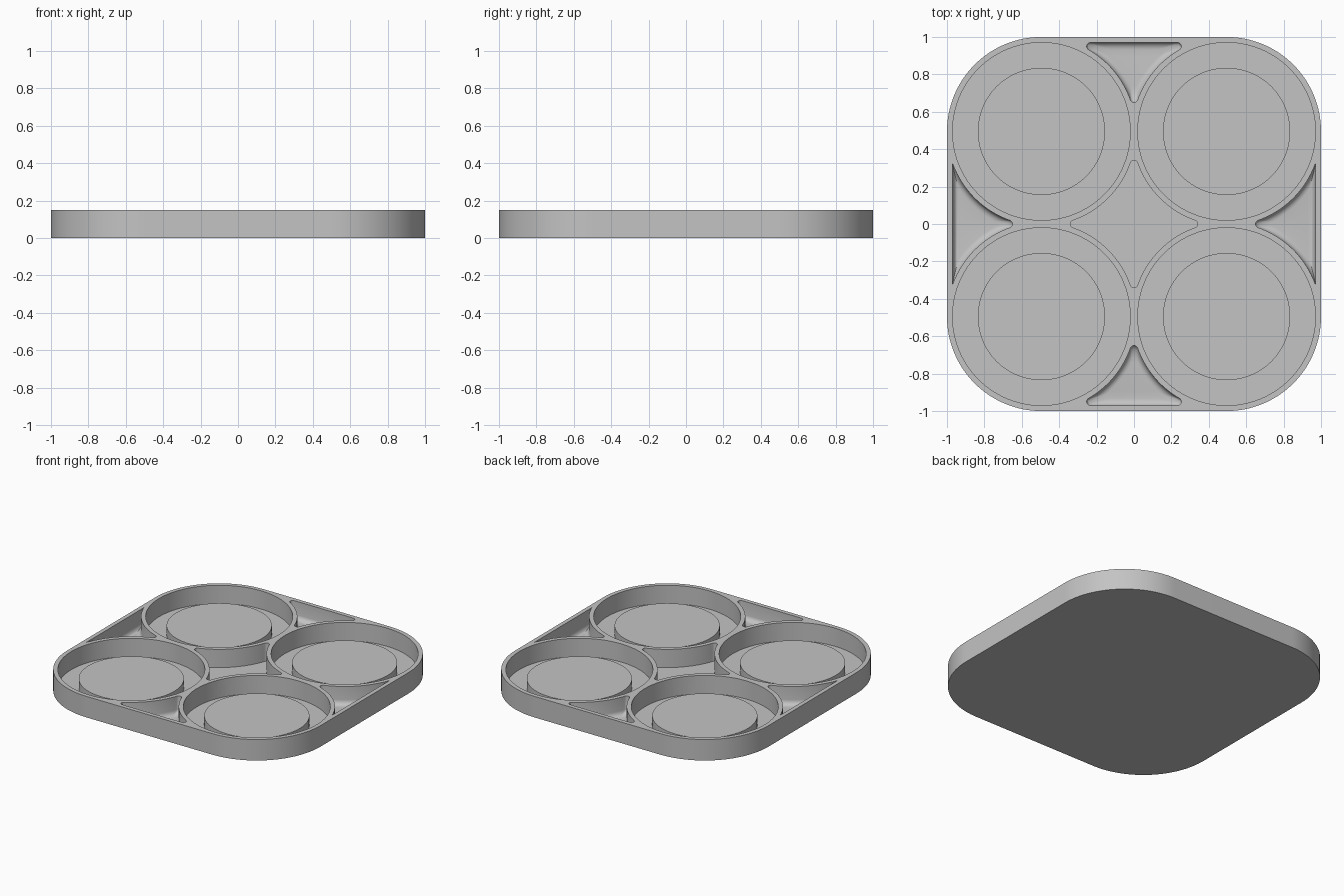
import bpy, bmesh, math
from math import pi, sin, cos, sqrt, atan2, asin

if "Cube" in bpy.data.objects:
    bpy.data.objects.remove(bpy.data.objects["Cube"], do_unlink=True)

HEIGHT, FLOOR = 0.15, 0.02
C = 0.495            # offset of each well centre
WELL_R = 0.475
WALL_R = 0.505       # outside of the wall round each well
WALL = 0.97          # inside of the straight outer walls
TIP = 0.02           # rounding of pocket corners
TOP = HEIGHT + 0.05  # cutters reach above the rim

grey = bpy.data.materials.new("mid_grey")
grey.use_nodes = True
colour = (0.55, 0.55, 0.55, 1)
grey.diffuse_color = colour
grey.node_tree.nodes["Principled BSDF"].inputs["Base Color"].default_value = colour


def arc(cx, cy, r, a, b, n):
    return [(cx + r * cos(a + (b - a) * i / n), cy + r * sin(a + (b - a) * i / n))
            for i in range(n + 1)]


def turn(points, k):
    """Rotate points by k quarter turns."""
    for _ in range(k):
        points = [(-y, x) for x, y in points]
    return points


def loft(name, layers):
    """Solid through (z, outline) layers with equal point counts."""
    bm = bmesh.new()
    rings = [[bm.verts.new((x, y, z)) for x, y in pts] for z, pts in layers]
    for low, high in zip(rings, rings[1:]):
        for i in range(len(low)):
            j = (i + 1) % len(low)
            bm.faces.new((low[i], low[j], high[j], high[i]))
    bm.faces.new(rings[0][::-1])
    bm.faces.new(rings[-1])
    bmesh.ops.recalc_face_normals(bm, faces=bm.faces)
    mesh = bpy.data.meshes.new(name)
    bm.to_mesh(mesh)
    bm.free()
    obj = bpy.data.objects.new(name, mesh)
    mesh.materials.append(grey)
    bpy.context.collection.objects.link(obj)
    return obj


def circle(x, y, r, n=96):
    return arc(x, y, r, 0, 2 * pi, n)[:-1]


def centre_outline():
    """Four-pointed star left between the well walls."""
    drop = sqrt((WALL_R + TIP) ** 2 - C ** 2)
    a = atan2(drop, C)
    quarter = arc(0, C - drop, TIP, a, pi - a, 8)[:-1]
    quarter += arc(-C, C, WALL_R, -a, a - pi / 2, 28)[:-1]
    return [p for k in range(4) for p in turn(quarter, k)]


def side_outline(inset, rounded):
    """Three-cornered pocket beside the +y wall."""
    r, wall = WALL_R + inset, WALL - inset
    rise = sqrt((r + TIP) ** 2 - C ** 2)
    a = atan2(rise, C)
    half = arc(0, C + rise, TIP, -pi / 2, -a, 6)[:-1]
    if rounded:
        dy = wall - TIP - C
        dx = sqrt((r + TIP) ** 2 - dy ** 2)
        b = atan2(dy, -dx)
        half += arc(C, C, r, pi - a, b, 24)[:-1]
        half += arc(C - dx, wall - TIP, TIP, b - pi, pi / 2, 8)
    else:
        half += arc(C, C, r, pi - a, pi - asin((wall - C) / r), 24)
    return half + [(-x, y) for x, y in half[:0:-1]]


def cut(target, cutter):
    mod = target.modifiers.new("cut", "BOOLEAN")
    mod.operation = "DIFFERENCE"
    mod.solver = "EXACT"
    mod.object = cutter
    bpy.ops.object.select_all(action="DESELECT")
    bpy.context.view_layer.objects.active = target
    target.select_set(True)
    bpy.ops.object.modifier_apply(modifier=mod.name)
    bpy.data.objects.remove(cutter, do_unlink=True)


def smooth(obj):
    bpy.ops.object.select_all(action="DESELECT")
    bpy.context.view_layer.objects.active = obj
    obj.select_set(True)
    bpy.ops.object.shade_smooth_by_angle(angle=math.radians(30))


# Tray body with rounded corners
corner = arc(C, C, 1 - C, 0, pi / 2, 32)
outline = [p for k in range(4) for p in turn(corner, k)]
tray = loft("tray_body", [(0, outline), (HEIGHT, outline)])

# Round wells and the raised discs inside them
for sx, sy in ((1, 1), (-1, 1), (-1, -1), (1, -1)):
    ring = circle(sx * C, sy * C, WELL_R)
    cut(tray, loft("well_cutter", [(FLOOR, ring), (TOP, ring)]))
    disc = circle(sx * C, sy * C, 0.34)
    side = ("left" if sx > 0 else "right") + ("_back" if sy > 0 else "_front")
    smooth(loft("raised_disc_" + side, [(FLOOR - 0.01, disc), (0.085, disc)]))

# Central pocket
star = centre_outline()
cut(tray, loft("centre_cutter", [(FLOOR, star), (TOP, star)]))

# Side pockets with a rounded floor edge
FILLET = 0.035
for k in range(4):
    layers = []
    for i in range(6):
        t = pi / 2 * (1 - i / 5)
        pts = side_outline(FILLET * (1 - cos(t)), k % 2 == 0)
        layers.append((FLOOR + FILLET * (1 - sin(t)), turn(pts, k)))
    layers.sort(key=lambda layer: layer[0])
    layers.append((TOP, turn(side_outline(0, k % 2 == 0), k)))
    cut(tray, loft("side_cutter", layers))

# Small holes through the walls between the wells and the central pocket
for y in (0.155, 0.235, 0.315):
    for s in (-1, 1):
        hole = loft("hole_cutter", [(-0.22, circle(0, 0, 0.028, 20)),
                                    (0.22, circle(0, 0, 0.028, 20))])
        for v in hole.data.vertices:
            v.co = (v.co.z, s * y + v.co.x, 0.06 - v.co.y)
        cut(tray, hole)

smooth(tray)
